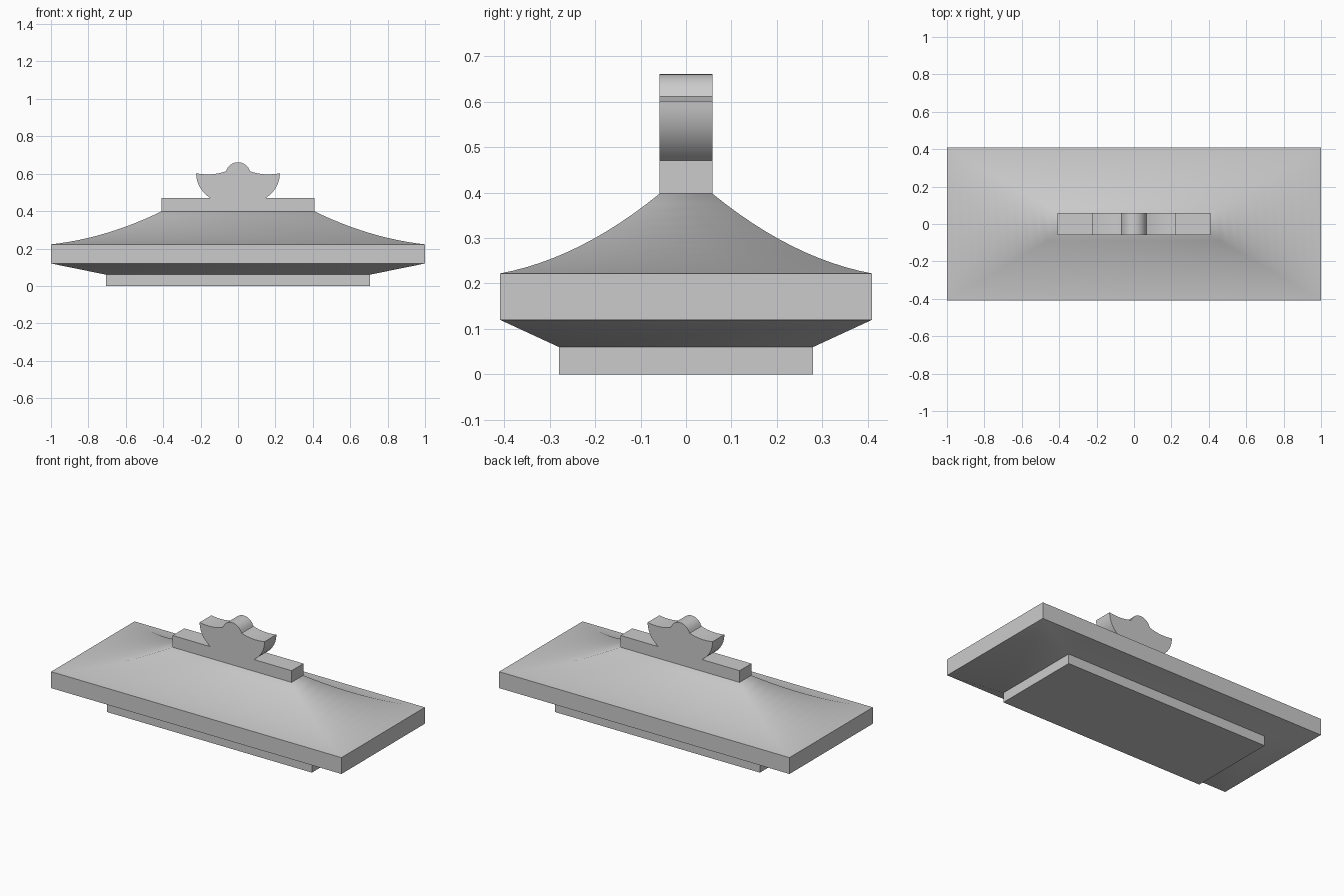
import bpy, bmesh, math

if "Cube" in bpy.data.objects:
    bpy.data.objects.remove(bpy.data.objects["Cube"])


def finish(name, bm, angle):
    bmesh.ops.recalc_face_normals(bm, faces=bm.faces)
    me = bpy.data.meshes.new(name)
    bm.to_mesh(me)
    bm.free()
    ob = bpy.data.objects.new(name, me)
    bpy.context.collection.objects.link(ob)
    bpy.ops.object.select_all(action='DESELECT')
    ob.select_set(True)
    bpy.context.view_layer.objects.active = ob
    bpy.ops.object.shade_smooth_by_angle(angle=math.radians(angle))
    return ob


def loft(name, rings, angle=30):
    """Closed solid through rectangular rings (half x, half y, z)."""
    bm = bmesh.new()
    loops = [[bm.verts.new((sx * x, sy * y, z))
              for sx, sy in ((-1, -1), (1, -1), (1, 1), (-1, 1))]
             for x, y, z in rings]
    for a, b in zip(loops, loops[1:]):
        for i in range(4):
            j = (i + 1) % 4
            bm.faces.new((a[i], a[j], b[j], b[i]))
    bm.faces.new(loops[0][::-1])
    bm.faces.new(loops[-1])
    return finish(name, bm, angle)


def bezier(p0, p1, p2, n):
    return [tuple((1 - t) ** 2 * a + 2 * t * (1 - t) * b + t * t * c
                  for a, b, c in zip(p0, p1, p2))
            for t in (i / n for i in range(n + 1))]


# Plinth block, flared soffit and eave band
loft("plinth", [(0.705, 0.28, 0), (0.705, 0.28, 0.06)])
loft("soffit", [(0.705, 0.28, 0.06), (1, 0.41, 0.12)])
loft("eave_band", [(1, 0.41, 0.12), (1, 0.41, 0.222)])

# Concave hipped roof
STEPS = 12
roof = []
for i in range(STEPS + 1):
    t = i / STEPS
    roof.append((1 - 0.59 * t, 0.41 - 0.352 * t,
                 0.222 + 0.176 * (0.37 * t + 0.63 * t * t)))
loft("hipped_roof", roof, 49)

# Ridge beam
loft("ridge_beam", [(0.41, 0.058, 0.398), (0.41, 0.058, 0.471)])

# Crest ornament: curved underside, sagging top edge, round knob
half = bezier((0.15, 0.471), (0.222, 0.52), (0.224, 0.602), 10)
half += bezier((0.224, 0.602), (0.14, 0.587), (0.066, 0.612), 8)[1:]
cz, r = 0.594, 0.067
a0 = math.asin((0.612 - cz) / r)
half += [(r * math.cos(a), cz + r * math.sin(a))
         for a in (a0 + (math.pi / 2 - a0) * i / 8 for i in range(1, 9))]
outline = half + [(-x, z) for x, z in half[-2::-1]]
bm = bmesh.new()
face = bm.faces.new([bm.verts.new((x, -0.058, z)) for x, z in outline])
ext = bmesh.ops.extrude_face_region(bm, geom=[face], use_keep_orig=True)
bmesh.ops.translate(bm, vec=(0, 0.116, 0),
                    verts=[v for v in ext["geom"] if isinstance(v, bmesh.types.BMVert)])
finish("crest_ornament", bm, 30)
